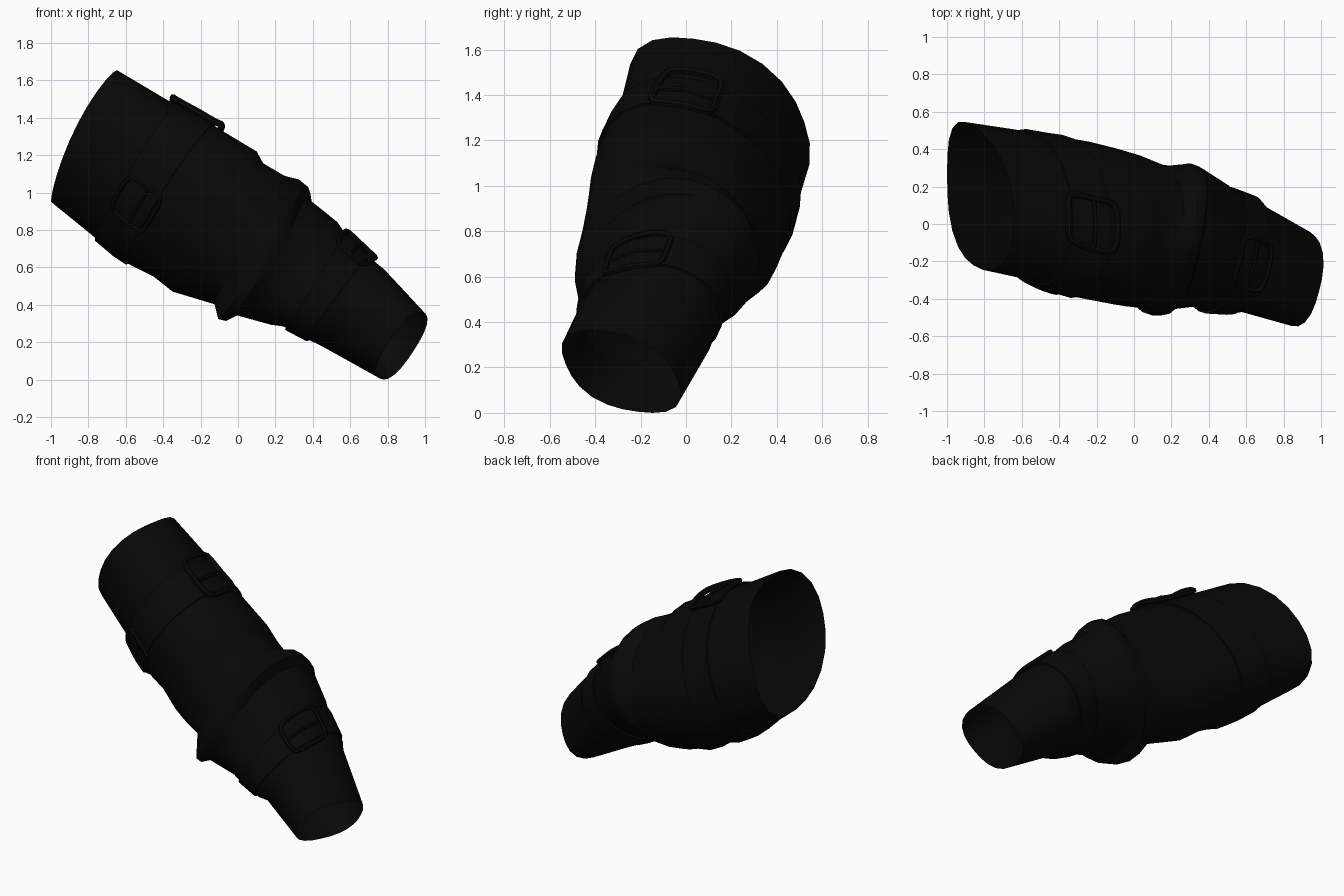
import bpy, bmesh, math
from mathutils import Vector

if "Cube" in bpy.data.objects:
    bpy.data.objects.remove(bpy.data.objects["Cube"])

black = bpy.data.materials.new("black_leather")
black.diffuse_color = (0.0024, 0.0024, 0.0024, 1)
black.use_nodes = True
black.node_tree.nodes["Principled BSDF"].inputs["Base Color"].default_value = black.diffuse_color

# Sleeve sections: top x, top z, bottom x, bottom z, min y, max y
RINGS = [
    (-.64, 1.65, -1.0, .95, -.24, .54),
    (-.37, 1.49, -.79, .78, -.30, .50),
    (-.22, 1.41, -.66, .67, -.36, .475),
    (-.10, 1.34, -.57, .61, -.39, .46),
    (0.0, 1.28, -.45, .55, -.41, .44),
    (.10, 1.22, -.35, .47, -.43, .41),
    (.13, 1.16, -.25, .44, -.44, .38),
    (.25, 1.09, -.12, .40, -.455, .32),
    (.31, 1.08, -.10, .32, -.49, .32),
    (.36, 1.04, -.06, .31, -.49, .325),
    (.37, .97, 0.0, .34, -.46, .31),
    (.52, .85, .18, .29, -.44, .22),
    (.56, .79, .25, .28, -.465, .19),
    (.73, .63, .40, .20, -.475, .14),
    (.77, .60, .46, .17, -.47, .115),
    (.99, .36, .76, .005, -.54, -.03),
]
LAST = len(RINGS) - 1

# Section shape: position, lean of top, side lean x, side lean z, squareness, forward bow
SHAPE = [
    (0, -.30, 0.0, -.12, 2.3, -.045),
    (1, -.30, .06, -.05, 2.1, 0.0),
    (4, -.30, .12, -.05, 2.0, 0.0),
    (7, -.22, .17, 0.0, 2.0, .05),
    (8, -.05, .20, .12, 2.0, .09),
    (10, -.02, .20, .11, 2.0, .08),
    (12, 0.0, .20, .10, 2.0, .04),
    (14, -.20, .20, 0.0, 2.1, 0.0),
    (15, -.35, .26, -.12, 2.5, 0.0),
]


def shape(t):
    for a, b in zip(SHAPE, SHAPE[1:]):
        if t <= b[0]:
            f = (t - a[0]) / (b[0] - a[0])
            return [p + (q - p) * f for p, q in zip(a[1:], b[1:])]
    return SHAPE[-1][1:]


def surface(t, deg, off=0.0):
    """Point on the sleeve at section t and angle deg, pushed out by off."""
    i = min(int(t), LAST - 1)
    f = t - i
    ux, uz, lx, lz, y0, y1 = [a + (b - a) * f for a, b in zip(RINGS[i], RINGS[i + 1])]
    lean, hx, hz, power, bow = shape(t)
    c = Vector(((ux + lx) / 2, (y0 + y1) / 2, (uz + lz) / 2))
    a = Vector(((ux - lx) / 2, 0, (uz - lz) / 2))
    size, up = a.length, a.normalized()
    ay = lean * size
    side = Vector((hx, 1, hz)) * math.sqrt(((y1 - y0) / 2) ** 2 - ay ** 2)
    # keep the outline height when the side axis leans
    a = up * math.sqrt(size ** 2 - side.dot(up) ** 2)
    a.y = ay
    r = math.radians(deg)
    u, v = math.cos(r), math.sin(r)
    m = (abs(u) ** power + abs(v) ** power) ** (1 / power)
    d = (a * u + side * v) / m
    forward = Vector((.83, 0, -.55)) * bow * v * v
    return c + d + forward + d.normalized() * off


def finish(ob, angle=40):
    ob.data.materials.append(black)
    bpy.ops.object.select_all(action='DESELECT')
    ob.select_set(True)
    bpy.context.view_layer.objects.active = ob
    bpy.ops.object.shade_smooth_by_angle(angle=math.radians(angle))


def loft(name, sections, sides=24):
    """Closed-around tube through (t, offset) sections."""
    bm = bmesh.new()
    rows = [[bm.verts.new(surface(t, 360 * k / sides, off)) for k in range(sides)]
            for t, off in sections]
    for r0, r1 in zip(rows, rows[1:]):
        for k in range(sides):
            n = (k + 1) % sides
            bm.faces.new((r0[k], r0[n], r1[n], r1[k]))
    bmesh.ops.recalc_face_normals(bm, faces=bm.faces)
    me = bpy.data.meshes.new(name)
    bm.to_mesh(me)
    bm.free()
    ob = bpy.data.objects.new(name, me)
    bpy.context.collection.objects.link(ob)
    finish(ob)


def wire(name, pts, radius, cyclic):
    """Round bar following points."""
    cu = bpy.data.curves.new(name, 'CURVE')
    cu.dimensions = '3D'
    cu.bevel_depth = radius
    cu.bevel_resolution = 1
    cu.use_fill_caps = True
    sp = cu.splines.new('POLY')
    sp.points.add(len(pts) - 1)
    for p, co in zip(sp.points, pts):
        p.co = (*co, 1)
    sp.use_cyclic_u = cyclic
    ob = bpy.data.objects.new(name, cu)
    bpy.context.collection.objects.link(ob)
    bpy.ops.object.select_all(action='DESELECT')
    ob.select_set(True)
    bpy.context.view_layer.objects.active = ob
    bpy.ops.object.convert(target='MESH')
    finish(bpy.context.object)


def buckle(name, t0, t1, mid, half, off, radius):
    """Rounded rectangular frame and cross pin lying on the sleeve."""
    tc, th = (t0 + t1) / 2, (t1 - t0) / 2
    pts = []
    for k in range(24):
        a = 2 * math.pi * k / 24
        u, v = math.cos(a), math.sin(a)
        m = (u ** 6 + v ** 6) ** (1 / 6)
        pts.append(surface(tc + th * u / m, mid + half * v / m, off))
    wire(name + "_frame", pts, radius, True)
    wire(name + "_pin", [surface(tc, mid + half * f, off) for f in (-1, 0, 1)],
         radius * 0.7, False)


# Open sleeve with overlapping upper cuff
loft("sleeve", [(i, 0) for i in range(LAST + 1)])

# Straps wrapped round the upper and lower sleeve
loft("upper_strap", [(1.25, .001), (1.25, .013), (2, .013), (2.75, .013), (2.75, .001)])
loft("lower_strap", [(12.1, .001), (12.1, .013), (12.85, .013), (12.85, .001)])

# Buckles
buckle("top_buckle", 1.05, 2.95, 10, 18, .028, .018)
buckle("front_buckle", 1.3, 2.95, -109, 15, .015, .014)
buckle("lower_buckle", 12.05, 12.95, -9, 23, .02, .014)
